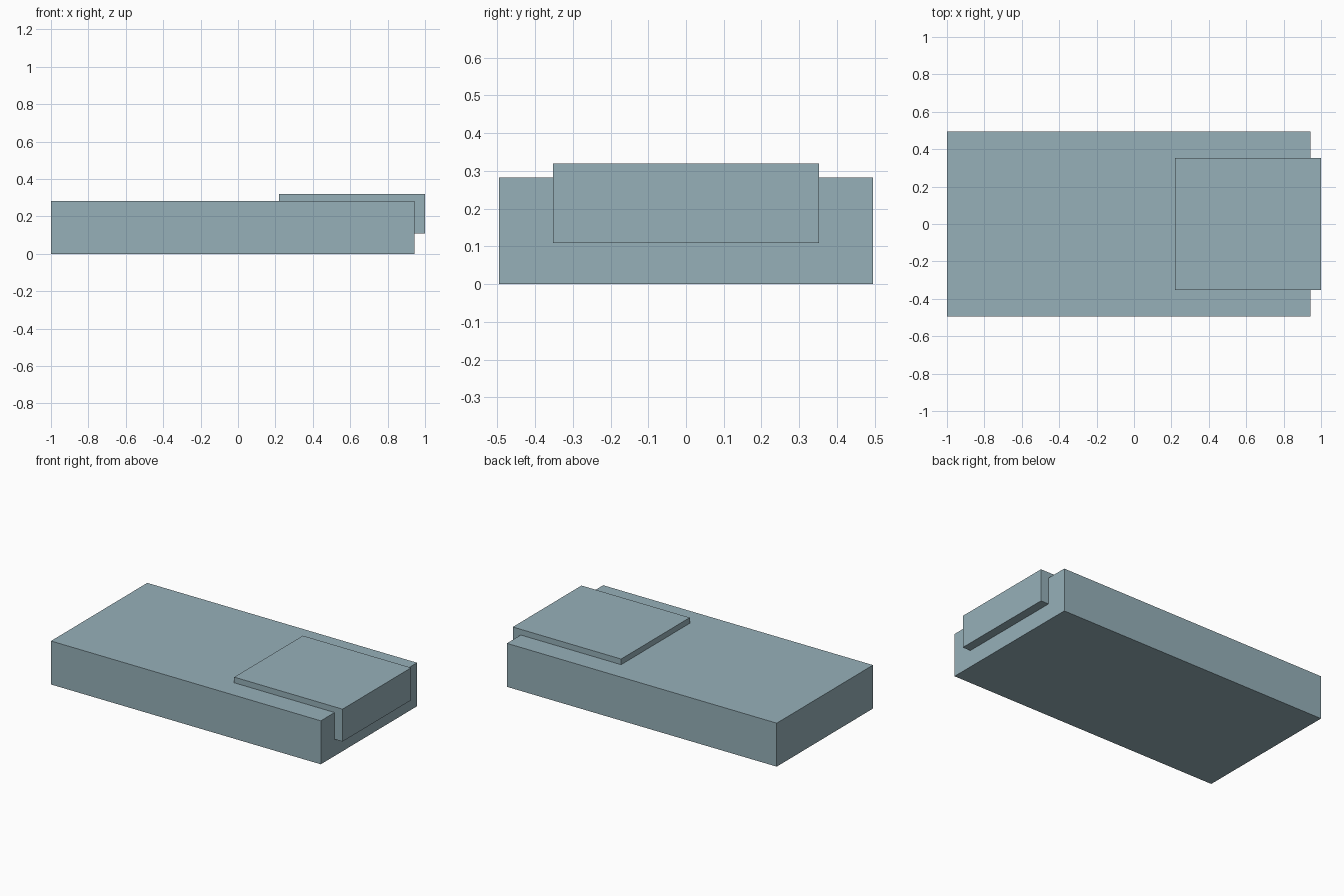
import bpy

if "Cube" in bpy.data.objects:
    bpy.data.objects.remove(bpy.data.objects["Cube"])

# Single blue-grey finish
finish = bpy.data.materials.new("blue_grey")
finish.diffuse_color = (0.305, 0.434, 0.485, 1.0)
finish.use_nodes = True
finish.node_tree.nodes["Principled BSDF"].inputs["Base Color"].default_value = finish.diffuse_color


def box(name, low, high):
    """Add a box spanning two opposite corners."""
    centre = [(a + b) / 2 for a, b in zip(low, high)]
    bpy.ops.mesh.primitive_cube_add(size=1, location=centre)
    obj = bpy.context.object
    obj.name = name
    obj.scale = [b - a for a, b in zip(low, high)]
    bpy.ops.object.transform_apply(location=False, rotation=False, scale=True)
    obj.data.materials.append(finish)
    return obj


# Main slab
box("base_slab", (-1.0, -0.495, 0.0), (0.943, 0.495, 0.283))

# Block set into one end, standing proud of the top and end face
box("end_block", (0.22, -0.353, 0.109), (1.0, 0.353, 0.32))
